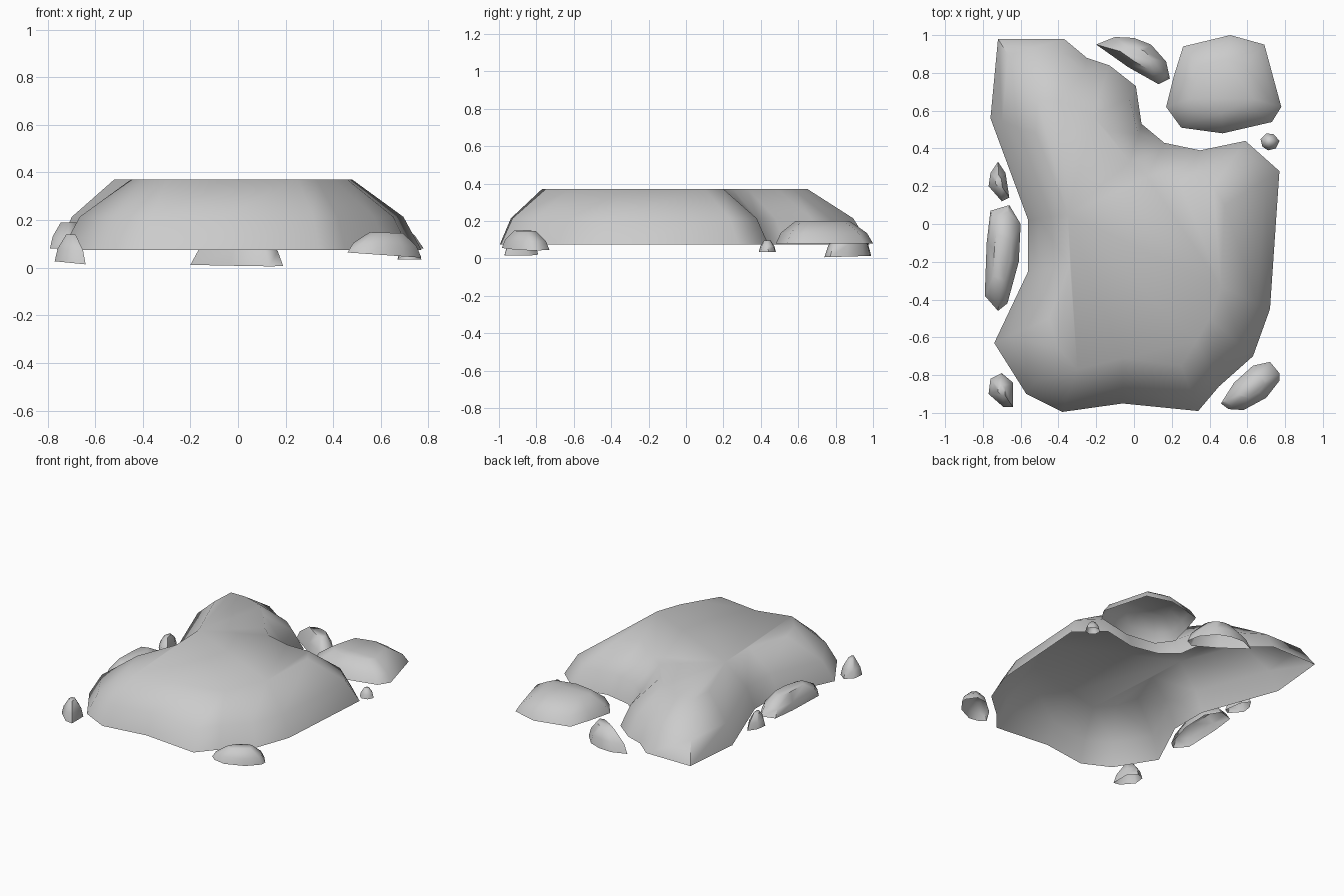
import bpy, bmesh, math

if "Cube" in bpy.data.objects:
    bpy.data.objects.remove(bpy.data.objects["Cube"])


def shell(name, base, top, z0, z1, tilt=(0, 0)):
    """Open-bottomed rock: base outline, bulging middle ring, flat cap."""
    n = len(base)
    cx = sum(p[0] for p in base) / n
    cy = sum(p[1] for p in base) / n
    bm = bmesh.new()
    rings = []
    for inset, rise in ((0, 0), (0.26, 0.47), (1, 1)):
        ring = []
        for (bx, by), (tx, ty) in zip(base, top):
            x, y = bx + (tx - bx) * inset, by + (ty - by) * inset
            lean = ((x - cx) * tilt[0] + (y - cy) * tilt[1]) * (1 - rise * 0.6)
            ring.append(bm.verts.new((x, y, z0 + (z1 - z0) * rise + lean)))
        rings.append(ring)
    for low, high in zip(rings, rings[1:]):
        for i in range(n):
            j = (i + 1) % n
            bm.faces.new((low[j], low[i], high[i], high[j]))
    bm.faces.new(rings[-1][::-1])
    me = bpy.data.meshes.new(name)
    bm.to_mesh(me)
    bm.free()
    ob = bpy.data.objects.new(name, me)
    bpy.context.collection.objects.link(ob)
    bpy.ops.object.select_all(action='DESELECT')
    ob.select_set(True)
    bpy.context.view_layer.objects.active = ob
    bpy.ops.object.shade_smooth_by_angle(angle=math.radians(60))
    return ob


def stone(name, base, z0, z1, cap=0.45, tilt=(0, 0)):
    """Small rock whose cap is its own outline shrunk to the middle."""
    cx = sum(p[0] for p in base) / len(base)
    cy = sum(p[1] for p in base) / len(base)
    top = [(cx + (x - cx) * cap, cy + (y - cy) * cap) for x, y in base]
    return shell(name, base, top, z0, z1, tilt)


# Main boulder: clockwise base outline and matching plateau edge
main_base = [(-.72, .98), (-.37, .98), (-.25, .88), (-.13, .84), (.01, .73),
             (.04, .53), (.16, .43), (.35, .39), (.59, .44), (.77, .28),
             (.72, -.45), (.63, -.70), (.45, -.86), (.34, -.99), (-.06, -.95),
             (-.38, -.995), (-.57, -.90), (-.74, -.63), (-.56, -.25),
             (-.56, .02), (-.76, .56)]
main_top = [(-.51, .65), (-.40, .65), (-.29, .62), (-.22, .57), (-.14, .49),
            (-.02, .33), (.07, .25), (.25, .20), (.42, .20), (.48, .10),
            (.46, -.33), (.40, -.50), (.33, -.62), (.25, -.75), (-.06, -.71),
            (-.30, -.77), (-.40, -.66), (-.45, -.50), (-.34, -.22),
            (-.35, .05), (-.52, .48)]
shell("main_boulder", main_base, main_top, 0.075, 0.37)

# Broad slab behind the right wing
stone("back_slab", [(.26, .94), (.51, 1.0), (.69, .95), (.78, .62), (.73, .54),
                    (.47, .48), (.25, .51), (.17, .62), (.21, .78)],
      0.08, 0.20, 0.55)

# Sliver between the slab and the arm
stone("back_sliver", [(-.20, .95), (-.10, .99), (0, .985), (.09, .95),
                      (.17, .86), (.19, .77), (.13, .74), (-.03, .83)],
      0.01, 0.14, 0.45, (0, 0.03))

# Small stones around the edge
stone("right_pebble", [(.67, .45), (.70, .48), (.74, .475), (.77, .44),
                       (.75, .40), (.71, .39), (.68, .41)], 0.035, 0.095, 0.4)
stone("front_right_stone", [(.46, -.95), (.53, -.84), (.63, -.75), (.72, -.73),
                            (.77, -.79), (.77, -.83), (.70, -.92),
                            (.58, -.985), (.50, -.98)],
      0.052, 0.147, 0.45, (-0.07, 0))
stone("front_left_stone", [(-.77, -.90), (-.76, -.82), (-.70, -.79),
                           (-.64, -.84), (-.64, -.97), (-.69, -.97)],
      0.02, 0.14, 0.3, (-0.1, 0))
stone("left_long_stone", [(-.76, .07), (-.66, .10), (-.60, 0), (-.61, -.20),
                          (-.67, -.42), (-.72, -.46), (-.79, -.38),
                          (-.78, -.10)], 0.08, 0.19, 0.5)
stone("left_pebble", [(-.72, .33), (-.68, .27), (-.66, .14), (-.70, .12),
                      (-.77, .20), (-.76, .27)], 0.08, 0.17, 0.35)
